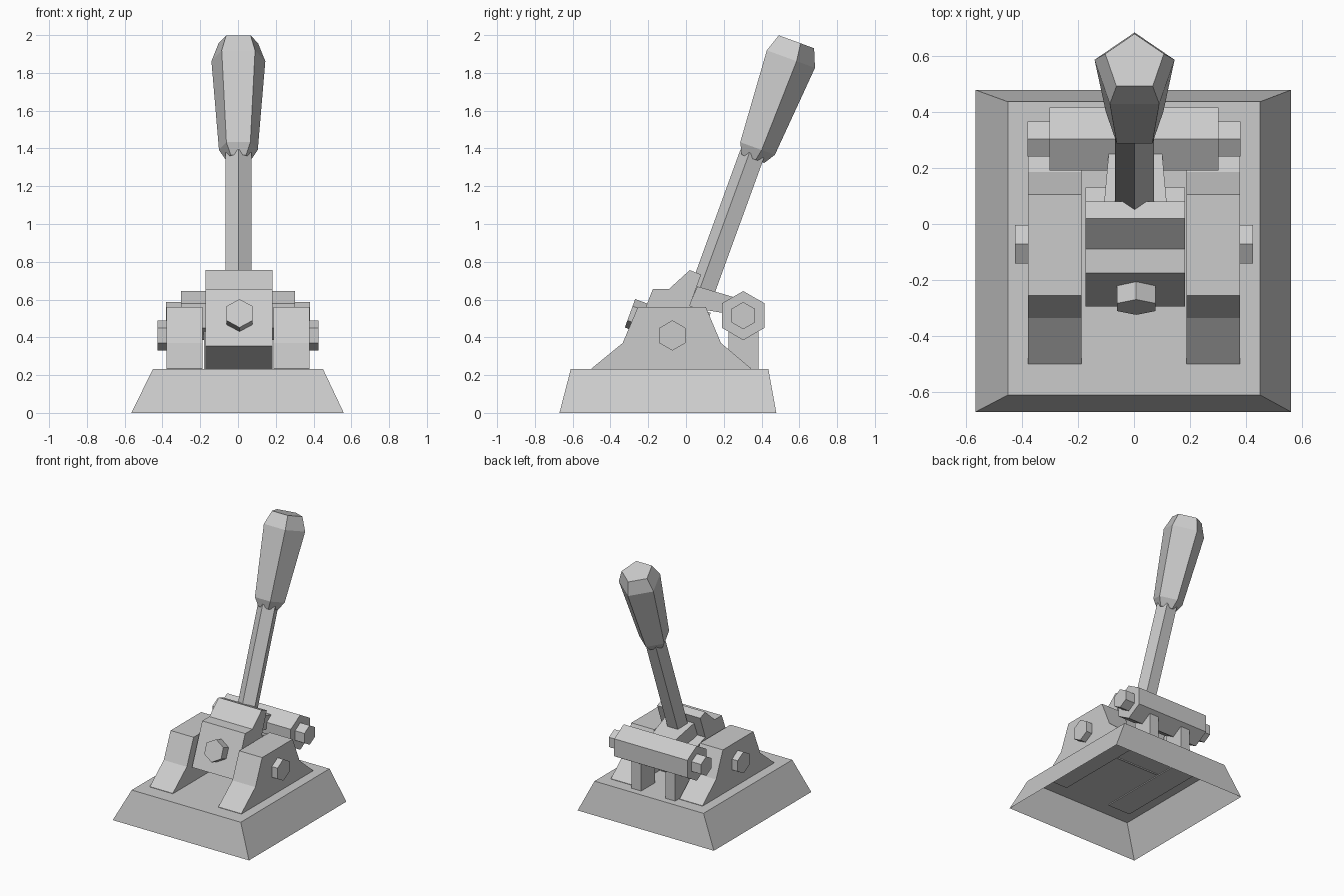
import bpy
import bmesh
from math import radians, sin, cos, pi
from mathutils import Matrix, Vector

cube = bpy.data.objects.get("Cube")
if cube:
    bpy.data.objects.remove(cube, do_unlink=True)

grey = bpy.data.materials.new("plain_grey")
grey.use_nodes = True
colour = (0.6, 0.6, 0.6, 1)
grey.diffuse_color = colour
grey.node_tree.nodes["Principled BSDF"].inputs["Base Color"].default_value = colour


def finish(name, bm):
    """Turn a bmesh into a flat shaded grey object."""
    bmesh.ops.recalc_face_normals(bm, faces=bm.faces)
    mesh = bpy.data.meshes.new(name)
    bm.to_mesh(mesh)
    bm.free()
    mesh.materials.append(grey)
    obj = bpy.data.objects.new(name, mesh)
    bpy.context.collection.objects.link(obj)
    return obj


def skin(name, loops, cap_start=True, cap_end=True):
    """Bridge matching loops of points into a solid."""
    bm = bmesh.new()
    rows = [[bm.verts.new(p) for p in loop] for loop in loops]
    count = len(rows[0])
    for a, b in zip(rows, rows[1:]):
        for i in range(count):
            j = (i + 1) % count
            bm.faces.new((a[i], a[j], b[j], b[i]))
    if cap_start:
        bm.faces.new(rows[0][::-1])
    if cap_end:
        bm.faces.new(rows[-1])
    return finish(name, bm)


def prism(name, profile, x0, x1):
    """Extrude a side profile of (y, z) points across x."""
    return skin(name, [[(x, y, z) for y, z in profile] for x in (x0, x1)])


def lathe(name, sections, sides, matrix, phase=0):
    """Stack regular polygons of (radius, height) along the matrix z axis."""
    angles = [radians(phase) + 2 * pi * i / sides for i in range(sides)]
    return skin(name, [[matrix @ Vector((r * sin(a), -r * cos(a), h)) for a in angles]
                       for r, h in sections])


def rectangle(x0, x1, y0, y1, z):
    return [(x0, y0, z), (x1, y0, z), (x1, y1, z), (x0, y1, z)]


tilt = Matrix.Rotation(radians(-20), 4, 'X')
along_x = Matrix.Rotation(radians(90), 4, 'Y')
to_front = Matrix.Rotation(radians(90), 4, 'X')

# Hollow sloping base, open underneath
skin("base", [rectangle(-0.565, 0.56, -0.67, 0.478, 0),
              rectangle(-0.45, 0.45, -0.61, 0.436, 0.232)], cap_start=False)

# Side cheeks, their pivot bolts and the rear legs
cheek = [(-0.5, 0.225), (-0.5, 0.235), (-0.335, 0.37), (-0.255, 0.56),
         (0.105, 0.56), (0.185, 0.37), (0.345, 0.235), (0.345, 0.225)]
leg = [(0.225, 0.225), (0.385, 0.225), (0.385, 0.48), (0.225, 0.48)]
for side, sign in (("left", 1), ("right", -1)):
    prism(side + "_cheek", cheek, sign * 0.188, sign * 0.378)
    lathe(side + "_pivot_bolt", [(0.08, sign * 0.36), (0.08, sign * 0.425)], 6,
          Matrix.Translation((0, -0.072, 0.41)) @ along_x, 90)
    prism(side + "_rear_leg", leg, sign * 0.1, sign * 0.18)

# Rear cross bar with a smaller pin through it
bar_place = Matrix.Translation((0, 0.303, 0.515)) @ along_x
lathe("rear_bar", [(0.13, -0.302), (0.13, 0.302)], 6, bar_place, 90)
for side, sign in (("left", 1), ("right", -1)):
    lathe(side + "_bar_end", [(0.072, sign * 0.29), (0.072, sign * 0.38)], 6, bar_place, 90)

# Tilted pivot block between the cheeks
prism("pivot_block", [(-0.295, 0.355), (0.04, 0.225), (0.13, 0.53), (0.02, 0.567),
                      (0.08, 0.732), (0.02, 0.756), (-0.09, 0.656), (-0.175, 0.656)],
      -0.173, 0.182)
lathe("front_bolt", [(0.08, -0.02), (0.08, 0.065)], 6,
      tilt @ Matrix.Translation((0.008, -0.394, 0.394)) @ to_front)

# Lever mount that narrows towards the back
skin("lever_mount", [
    [(-0.108, 0.015, 0.56), (0.118, 0.015, 0.56), (0.118, 0.06, 0.67), (-0.108, 0.06, 0.67)],
    [(-0.09, 0.22, 0.525), (0.1, 0.22, 0.525), (0.1, 0.255, 0.612), (-0.09, 0.255, 0.612)]])

# Five-sided lever and grip
lever_place = tilt @ Matrix.Translation((0.002, -0.133, 0))
lathe("lever_shaft", [(0.073, 0.58), (0.073, 1.41)], 5, lever_place)
lathe("lever_grip", [(0.07, 1.385), (0.108, 1.445), (0.15, 1.95), (0.11, 2.046)], 5,
      lever_place, 180)
